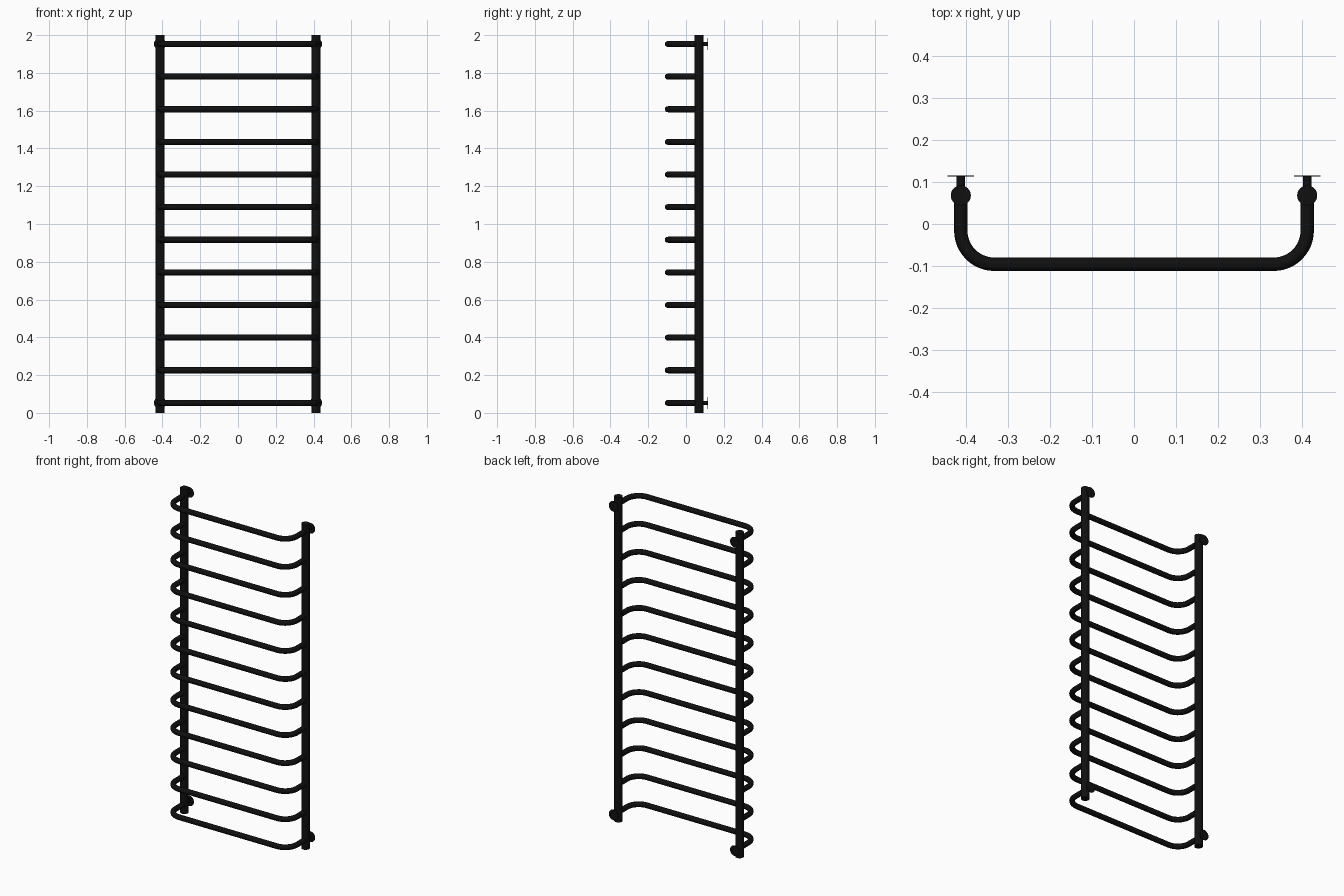
import bpy
import math
from mathutils import Vector

cube = bpy.data.objects.get("Cube")
if cube:
    bpy.data.objects.remove(cube, do_unlink=True)

POST_X, POST_Y, FRONT_Y = 0.413, 0.068, -0.096
BEND = 0.08
RAILS = 12
LOW, HIGH = 0.053, 1.953

black = bpy.data.materials.new("matt_black")
black.use_nodes = True
colour = (0.005, 0.005, 0.005, 1)
black.diffuse_color = colour
black.node_tree.nodes["Principled BSDF"].inputs["Base Color"].default_value = colour


def cylinder(name, radius, start, end, sides=32):
    """Capped smooth cylinder between two points."""
    start, end = Vector(start), Vector(end)
    axis = end - start
    bpy.ops.mesh.primitive_cylinder_add(
        vertices=sides, radius=radius, depth=axis.length,
        location=(start + end) / 2,
        rotation=axis.to_track_quat('Z', 'Y').to_euler())
    obj = bpy.context.object
    obj.name = name
    obj.data.materials.append(black)
    bpy.ops.object.shade_smooth_by_angle()
    return obj


# Path of a rail: back at one post, round the bend, along the front
right_half = [(-POST_X, POST_Y)]
for i in range(13):
    a = math.pi + i / 12 * math.pi / 2
    right_half.append((-POST_X + BEND + BEND * math.cos(a),
                       FRONT_Y + BEND + BEND * math.sin(a)))
path = right_half + [(-x, y) for x, y in reversed(right_half)]

# Rail tube swept along the path, as a mesh shared by all rails
curve = bpy.data.curves.new("rail_path", 'CURVE')
curve.dimensions = '3D'
curve.bevel_depth = 0.016
curve.bevel_resolution = 4
spline = curve.splines.new('POLY')
spline.points.add(len(path) - 1)
for point, (x, y) in zip(spline.points, path):
    point.co = (x, y, 0, 1)
helper = bpy.data.objects.new("rail_path", curve)
bpy.context.collection.objects.link(helper)
bpy.context.view_layer.update()
graph = bpy.context.evaluated_depsgraph_get()
rail_mesh = bpy.data.meshes.new_from_object(helper.evaluated_get(graph))
bpy.data.objects.remove(helper, do_unlink=True)
rail_mesh.materials.clear()
rail_mesh.materials.append(black)
for face in rail_mesh.polygons:
    face.use_smooth = True
    face.material_index = 0

for i in range(RAILS):
    rail = bpy.data.objects.new(f"rail_{i + 1}", rail_mesh)
    rail.location.z = LOW + (HIGH - LOW) * i / (RAILS - 1)
    bpy.context.collection.objects.link(rail)

# Posts with wall stubs and round wall plates
for side, x in (("right", -POST_X), ("left", POST_X)):
    cylinder(f"{side}_post", 0.024, (x, POST_Y, 0), (x, POST_Y, 2))
    for level, z in (("lower", LOW), ("upper", HIGH)):
        cylinder(f"{side}_{level}_wall_stub", 0.01, (x, POST_Y, z), (x, 0.114, z), 24)
        cylinder(f"{side}_{level}_wall_plate", 0.032, (x, 0.113, z), (x, 0.116, z))
